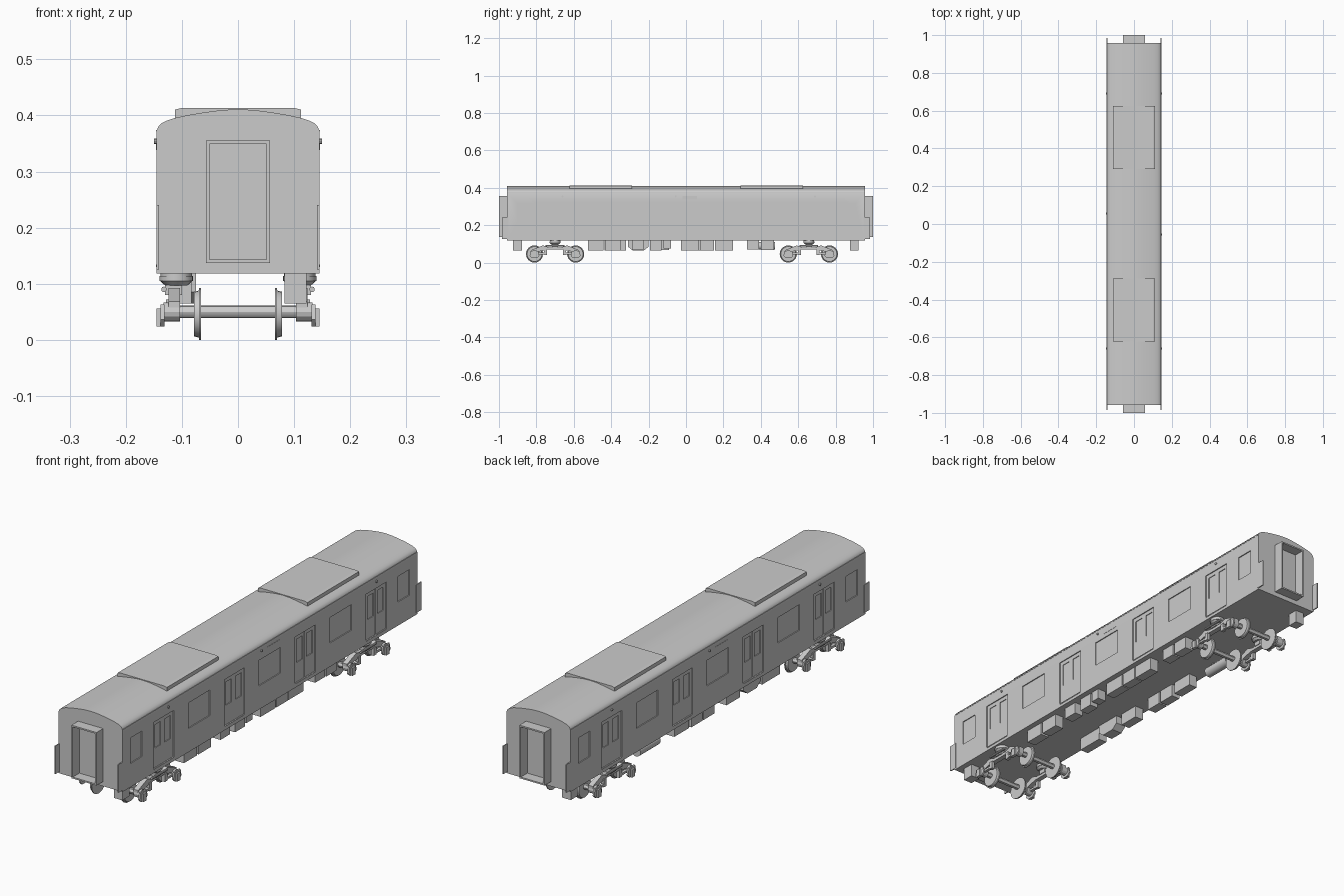
import bpy, bmesh, math
from mathutils import Matrix, Vector

if "Cube" in bpy.data.objects:
    bpy.data.objects.remove(bpy.data.objects["Cube"])


def finish(name, bm, smooth=None):
    bmesh.ops.recalc_face_normals(bm, faces=bm.faces[:])
    me = bpy.data.meshes.new(name)
    bm.to_mesh(me)
    bm.free()
    ob = bpy.data.objects.new(name, me)
    bpy.context.collection.objects.link(ob)
    if smooth:
        bpy.ops.object.select_all(action='DESELECT')
        ob.select_set(True)
        bpy.context.view_layer.objects.active = ob
        bpy.ops.object.shade_smooth_by_angle(angle=math.radians(smooth))
    return ob


def add_box(bm, x0, x1, y0, y1, z0, z1):
    size = Matrix.Diagonal((abs(x1 - x0), y1 - y0, z1 - z0, 1))
    mid = Matrix.Translation(((x0 + x1) / 2, (y0 + y1) / 2, (z0 + z1) / 2))
    bmesh.ops.create_cube(bm, size=1, matrix=mid @ size)


def add_cyl(bm, centre, r, depth, axis='Z', seg=20, r2=None):
    rot = {'X': Matrix.Rotation(math.pi / 2, 4, 'Y'), 'Y': Matrix.Rotation(math.pi / 2, 4, 'X'),
           'Z': Matrix.Identity(4)}[axis]
    bmesh.ops.create_cone(bm, cap_ends=True, segments=seg, radius1=r, radius2=r if r2 is None else r2,
                          depth=depth, matrix=Matrix.Translation(centre) @ rot)


def add_prism(bm, pts, axis, a, b):
    """Extrude an outline: (x, z) along Y or (y, z) along X."""
    def put(p, t):
        return (p[0], t, p[1]) if axis == 'Y' else (t, p[0], p[1])
    face = bm.faces.new([bm.verts.new(put(p, a)) for p in pts])
    out = bmesh.ops.extrude_face_region(bm, geom=[face])
    verts = [v for v in out['geom'] if isinstance(v, bmesh.types.BMVert)]
    off = Vector((0, b - a, 0)) if axis == 'Y' else Vector((b - a, 0, 0))
    bmesh.ops.translate(bm, verts=verts, vec=off)


W = 0.145
DOORS = [-0.69, -0.23, 0.23, 0.69]
WINDOWS = [(-0.868, 0.038), (-0.46, 0.07), (0, 0.07), (0.46, 0.07), (0.868, 0.038)]

# Body shell with curved roof
half = [(W, 0.118), (W, 0.372), (0.142, 0.380), (0.136, 0.386), (0.126, 0.391), (0.112, 0.3955),
        (0.09, 0.4005), (0.06, 0.4055), (0.03, 0.4095)]
bm = bmesh.new()
add_prism(bm, half + [(0, 0.411)] + [(-x, z) for x, z in reversed(half)], 'Y', -0.957, 0.957)
body = finish("car_body", bm)

# Recesses for doors and windows, then deeper panes in the door leaves
panels, panes = bmesh.new(), bmesh.new()
for s in (-1, 1):
    for y in DOORS:
        add_box(panels, s * (W - 0.004), s * 0.16, y - 0.066, y + 0.066, 0.135, 0.326)
        for k in (-1, 1):
            c = y + k * 0.032
            add_box(panes, s * (W - 0.007), s * 0.17, c - 0.019, c + 0.019, 0.215, 0.31)
    for y, h in WINDOWS:
        add_box(panels, s * (W - 0.004), s * 0.16, y - h, y + h, 0.215, 0.32)
for name, cut in (("panel_cutter", panels), ("pane_cutter", panes)):
    cutter = finish(name, cut)
    mod = body.modifiers.new(name, 'BOOLEAN')
    mod.operation, mod.object, mod.solver = 'DIFFERENCE', cutter, 'EXACT'
    bpy.context.view_layer.objects.active = body
    bpy.ops.object.modifier_apply(modifier=name)
    bpy.data.objects.remove(cutter)
bpy.ops.object.select_all(action='DESELECT')
body.select_set(True)
bpy.context.view_layer.objects.active = body
bpy.ops.object.shade_smooth_by_angle(angle=math.radians(25))

# Door seams, sills, gutters, side lamps and sign frames
trim, lamps = bmesh.new(), bmesh.new()
for s in (-1, 1):
    add_box(trim, s * (W - 0.001), s * (W + 0.001), -0.955, 0.955, 0.371, 0.374)
    for y in DOORS:
        add_box(trim, s * (W - 0.005), s * (W - 0.003), y - 0.0015, y + 0.0015, 0.136, 0.325)
        add_box(trim, s * (W - 0.003), s * (W + 0.0015), y - 0.062, y + 0.062, 0.130, 0.134)
    add_box(trim, s * (W - 0.002), s * (W + 0.001), s * 0.02 - 0.04, s * 0.02 + 0.04, 0.338, 0.355)
    for y in (-0.66, -0.055 * s, 0.69):
        add_cyl(lamps, (s * (W + 0.001), y, 0.354), 0.005, 0.007, 'X', 10)
finish("side_trim", trim)
finish("side_lamps", lamps, 30)

# Open gangway tunnels and corner fairing plates at both ends
gang, fair = bmesh.new(), bmesh.new()
for e in (-1, 1):
    y0, y1 = sorted((e * 0.955, e * 1.0))
    for s in (-1, 1):
        add_box(gang, s * 0.051, s * 0.057, y0, y1, 0.137, 0.355)
        f0, f1 = sorted((e * 0.95, e * 0.985))
        add_box(fair, s * (W - 0.004), s * (W + 0.0005), f0, f1, 0.125, 0.24)
    add_box(gang, -0.051, 0.051, y0, y1, 0.349, 0.355)
    add_box(gang, -0.051, 0.051, y0, y1, 0.137, 0.143)
finish("gangway_frames", gang)
finish("corner_fairings", fair)

# Roof cooling units
bm = bmesh.new()
for y in (-0.455, 0.4575):
    add_prism(bm, [(-0.112, 0.39), (0.112, 0.39), (0.112, 0.4105), (0.10, 0.4135),
                   (-0.10, 0.4135), (-0.112, 0.4105)], 'Y', y - 0.167, y + 0.167)
finish("roof_units", bm)

# Underfloor equipment boxes: (y0, y1, bottom)
bm = bmesh.new()
right = [(-0.925, -0.878, 0.065), (-0.525, -0.44, 0.065), (-0.43, -0.348, 0.065), (-0.288, -0.225, 0.07),
         (-0.193, -0.13, 0.065), (-0.12, -0.08, 0.075), (-0.027, 0.07, 0.065), (0.075, 0.15, 0.065),
         (0.155, 0.25, 0.065), (0.327, 0.39, 0.07), (0.40, 0.47, 0.068)]
left = [(-0.436, -0.32, 0.065), (-0.177, -0.09, 0.068), (-0.01, 0.06, 0.065), (0.067, 0.14, 0.065),
        (0.156, 0.25, 0.068), (0.878, 0.922, 0.065)]
for s, row in ((1, right), (-1, left)):
    for y0, y1, z in row:
        add_box(bm, s * 0.083, s * 0.122, y0, y1, z, 0.119)
# slope-sided box on the left
add_prism(bm, [(-0.31, 0.119), (-0.31, 0.085), (-0.285, 0.065), (-0.225, 0.065), (-0.20, 0.085),
               (-0.20, 0.119)], 'X', -0.122, -0.075)
finish("underfloor_boxes", bm)

bm = bmesh.new()
add_cyl(bm, (-0.105, 0.41, 0.09), 0.021, 0.13, 'Y', 20)
for y in (0.375, 0.445):
    add_box(bm, -0.11, -0.10, y - 0.004, y + 0.004, 0.10, 0.119)
finish("air_tank", bm, 30)

# Bogies
frame = [(-0.125, 0.05), (-0.125, 0.068), (-0.10, 0.078), (-0.065, 0.092), (-0.035, 0.082), (0.035, 0.082),
         (0.065, 0.092), (0.10, 0.078), (0.125, 0.068), (0.125, 0.05), (0.085, 0.06), (0.045, 0.069),
         (-0.045, 0.069), (-0.085, 0.06)]
for label, yc in (("front", -0.70), ("rear", 0.657)):
    wheels, fr, springs = bmesh.new(), bmesh.new(), bmesh.new()
    for k in (-1, 1):
        y = yc + k * 0.11
        add_cyl(wheels, (0, y, 0.05), 0.011, 0.26, 'X', 12)
        for s in (-1, 1):
            # tapered tread and inner flange
            r_in, r_out = 0.042, 0.040
            add_cyl(wheels, (s * 0.0735, y, 0.046), r_out if s < 0 else r_in, 0.009, 'X', 24,
                    r_in if s < 0 else r_out)
            add_cyl(wheels, (s * 0.0675, y, 0.046), 0.046, 0.004, 'X', 24)
            # axle box with end cap and hanging bracket
            add_cyl(fr, (s * 0.118, y, 0.05), 0.017, 0.03, 'X', 12)
            add_prism(fr, [(y - 0.026, 0.036), (y - 0.02, 0.063), (y + 0.02, 0.063), (y + 0.026, 0.036),
                           (y + 0.014, 0.024), (y - 0.014, 0.024)], 'X', s * 0.131, s * 0.138)
            add_box(fr, s * 0.136, s * 0.145, y - 0.01, y + 0.01, 0.024, 0.056)
            # link arm from the axle box inward
            y0, y1 = sorted((y, yc + k * 0.05))
            add_box(fr, s * 0.116, s * 0.128, y0, y1, 0.044, 0.053)
            add_box(fr, s * 0.114, s * 0.128, yc + k * 0.05 - 0.008, yc + k * 0.05 + 0.008, 0.04, 0.072)
    for s in (-1, 1):
        add_prism(fr, [(yc + p, z) for p, z in frame], 'X', s * 0.103, s * 0.124)
        add_box(fr, s * 0.10, s * 0.13, yc - 0.016, yc + 0.016, 0.08, 0.098)
        # air spring: stacked rounded discs
        add_cyl(springs, (s * 0.11, yc, 0.101), 0.020, 0.008, 'Z', 20, 0.029)
        add_cyl(springs, (s * 0.11, yc, 0.1095), 0.030, 0.009, 'Z', 20)
        add_cyl(springs, (s * 0.11, yc, 0.116), 0.028, 0.005, 'Z', 20)
        # damper rod
        add_cyl(fr, (s * 0.132, yc, 0.09), 0.005, 0.10, 'Y', 10)
    finish(label + "_wheelsets", wheels, 30)
    finish(label + "_bogie_frame", fr)
    finish(label + "_air_springs", springs, 30)
